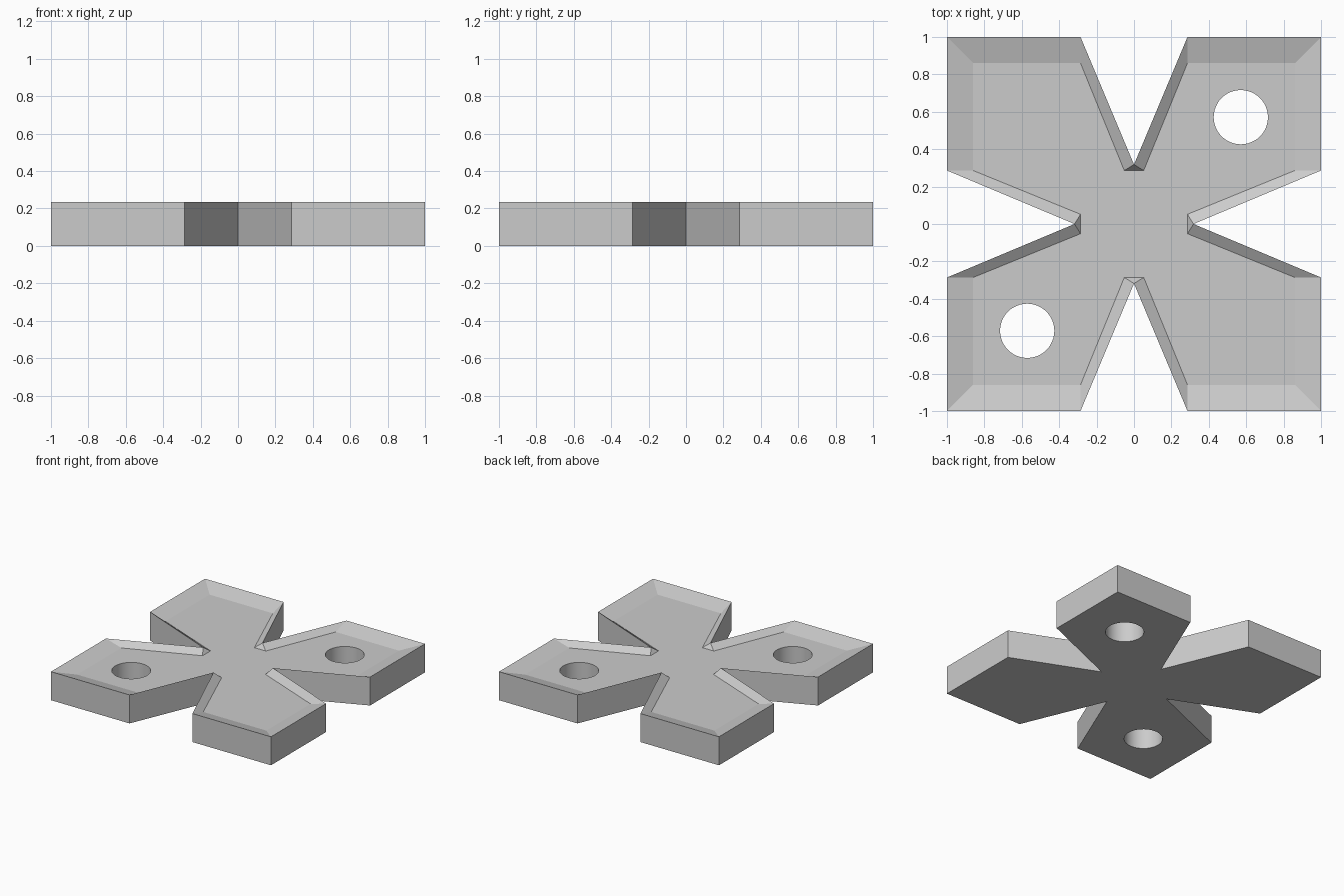
import bpy, bmesh
from mathutils import Matrix, Vector
from math import radians

if "Cube" in bpy.data.objects:
    bpy.data.objects.remove(bpy.data.objects["Cube"])

HEIGHT, DEPTH = 0.234, 0.04
# One quarter of the outline and of the dished floor, from notch tip to notch tip
RIM = [(0.318, 0), (1, 0.286), (1, 1), (0.286, 1), (0, 0.318)]
FLOOR = [(0.286, 0.052), (0.86, 0.286), (0.86, 0.86), (0.286, 0.86), (0.052, 0.286)]


def ring(bm, quarter, z):
    verts = []
    for q in range(4):
        rot = Matrix.Rotation(radians(90 * q), 3, 'Z')
        verts += [bm.verts.new(rot @ Vector((x, y, z))) for x, y in quarter]
    return verts


# Four-armed plate with a raised sloping rim around a shallow floor
bm = bmesh.new()
base = ring(bm, RIM, 0)
rim = ring(bm, RIM, HEIGHT)
floor = ring(bm, FLOOR, HEIGHT - DEPTH)
n = len(base)
for lower, upper in ((base, rim), (rim, floor)):
    for i in range(n):
        j = (i + 1) % n
        bm.faces.new((lower[i], lower[j], upper[j], upper[i]))
bm.faces.new(floor)
bm.faces.new(base[::-1])
bmesh.ops.remove_doubles(bm, verts=bm.verts[:], dist=0.0005)
bmesh.ops.recalc_face_normals(bm, faces=bm.faces[:])
mesh = bpy.data.meshes.new("cross_plate")
bm.to_mesh(mesh)
bm.free()
plate = bpy.data.objects.new("cross_plate", mesh)
bpy.context.collection.objects.link(plate)

# Round holes through two opposite arms
for s in (1, -1):
    bpy.ops.mesh.primitive_cylinder_add(vertices=48, radius=0.145, depth=1,
                                        location=(0.571 * s, 0.571 * s, 0.1))
    cutter = bpy.context.object
    cutter.name = "hole_cutter"
    cutter.hide_render = True
    mod = plate.modifiers.new("hole", 'BOOLEAN')
    mod.operation = 'DIFFERENCE'
    mod.solver = 'EXACT'
    mod.object = cutter
    bpy.context.view_layer.objects.active = plate
    bpy.ops.object.modifier_apply(modifier=mod.name)
    bpy.data.objects.remove(cutter)

# Smooth hole walls, keep every other edge sharp
bpy.ops.object.select_all(action='DESELECT')
plate.select_set(True)
bpy.context.view_layer.objects.active = plate
bpy.ops.object.shade_smooth_by_angle(angle=radians(10))
